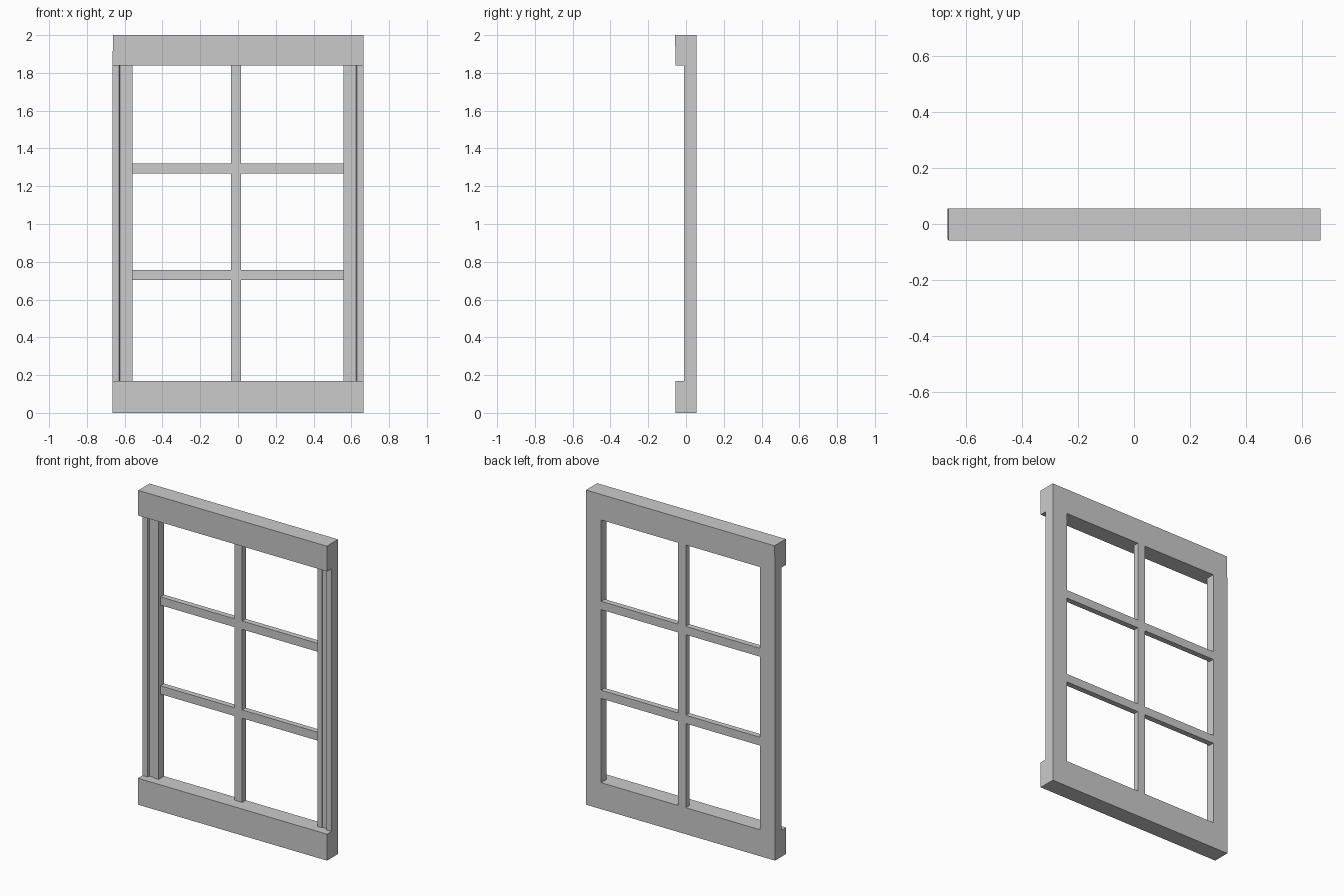
import bpy, bmesh

if "Cube" in bpy.data.objects:
    bpy.data.objects.remove(bpy.data.objects["Cube"])

BACK, FRONT = 0.055, -0.055
HALF_W, INNER = 0.665, 0.558
RAIL_LOW, RAIL_HIGH = 0.168, 1.838


def extrude(name, profile, z0, z1):
    """Extrude an (x, y) outline from z0 to z1."""
    bm = bmesh.new()
    face = bm.faces.new([bm.verts.new((x, y, z0)) for x, y in profile])
    top = bmesh.ops.extrude_face_region(bm, geom=[face])
    for v in top["geom"]:
        if isinstance(v, bmesh.types.BMVert):
            v.co.z = z1
    bmesh.ops.recalc_face_normals(bm, faces=bm.faces)
    mesh = bpy.data.meshes.new(name)
    bm.to_mesh(mesh)
    bm.free()
    obj = bpy.data.objects.new(name, mesh)
    bpy.context.collection.objects.link(obj)
    return obj


def box(name, x0, x1, y0, y1, z0, z1):
    return extrude(name, [(x0, y0), (x1, y0), (x1, y1), (x0, y1)], z0, z1)


# Deep rails at sill and head; the head is very slightly out of square
box("bottom_rail", -HALF_W, HALF_W, FRONT, BACK, 0, RAIL_LOW)
head = box("top_rail", -HALF_W, HALF_W, FRONT, BACK, RAIL_HIGH, 2)
for v in head.data.vertices:
    if v.co.z > 1.9:
        if v.co.y < 0:
            v.co.y -= 0.003
        if v.co.x < 0:
            v.co.x += 0.004

# Side stiles with a grooved front
stile = [(INNER, BACK), (INNER, 0.0), (0.59, 0.0), (0.59, 0.006),
         (0.626, 0.006), (0.63, -0.01), (HALF_W, -0.01), (HALF_W, BACK)]
for name, s in (("left_stile", -1), ("right_stile", 1)):
    extrude(name, [(s * x, y) for x, y in stile], RAIL_LOW, RAIL_HIGH)

# Glazing bars, flush with the back: one upright, two crossbars on each side
BAR_L, BAR_R, BAR_FRONT = -0.037, 0.016, 0.019
box("upright_bar", BAR_L, BAR_R, BAR_FRONT, BACK, RAIL_LOW, RAIL_HIGH)
for level, z in (("lower", 0.703), ("upper", 1.268)):
    for side, x0, x1 in (("left", -INNER, BAR_L), ("right", BAR_R, INNER)):
        box(f"{level}_{side}_crossbar", x0, x1, BAR_FRONT, BACK, z, z + 0.053)
